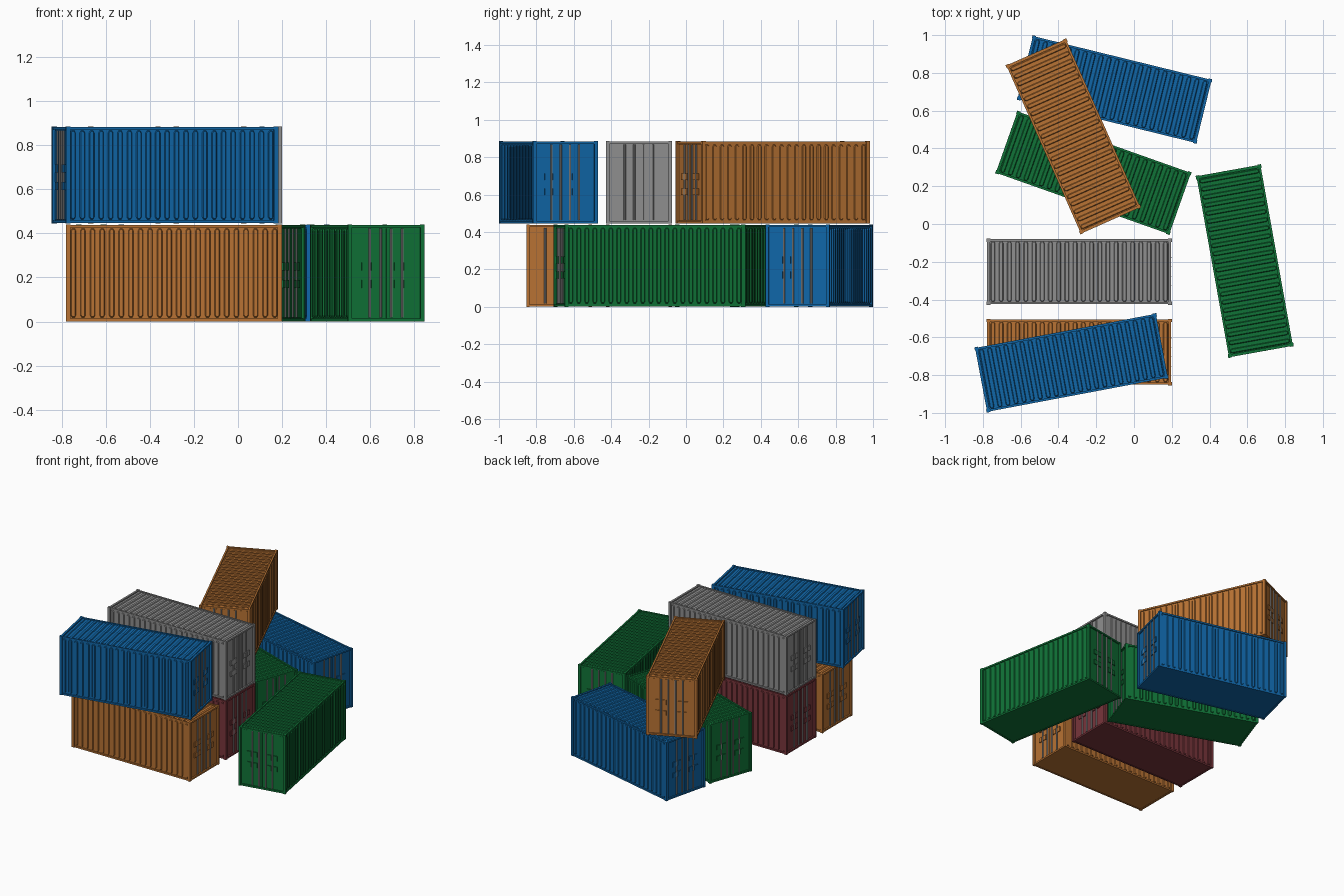
import bpy
import bmesh
from math import radians, cos, sin, pi
from mathutils import Matrix, Vector

cube = bpy.data.objects.get("Cube")
if cube:
    bpy.data.objects.remove(cube, do_unlink=True)

# Container half length, half width, full height
HL, HW, H = 0.49, 0.176, 0.44
RIBS = 22
PITCH = 0.0435


def material(name, rgb):
    mat = bpy.data.materials.new(name)
    mat.use_nodes = True
    col = (*rgb, 1)
    mat.diffuse_color = col
    bsdf = mat.node_tree.nodes["Principled BSDF"]
    bsdf.inputs["Base Color"].default_value = col
    bsdf.inputs["Roughness"].default_value = 0.7
    return mat


MATS = {
    "orange": material("orange paint", (0.48, 0.17, 0.033)),
    "blue": material("blue paint", (0.005, 0.133, 0.39)),
    "green": material("green paint", (0.005, 0.17, 0.038)),
    "grey": material("grey paint", (0.275, 0.275, 0.275)),
    "red": material("dark red paint", (0.19, 0.036, 0.044)),
}


def box(bm, lo, hi):
    lo, hi = Vector(lo), Vector(hi)
    size = Matrix.Diagonal((*(hi - lo), 1))
    bmesh.ops.create_cube(bm, size=1, matrix=Matrix.Translation((lo + hi) / 2) @ size)


def rib(bm, mat, length, width=0.024, depth=0.006):
    """Raised round-ended rib along local y, bulging along local z."""
    loops = []
    for z, r in ((0, width / 2), (depth, width / 2 - 0.004)):
        loop = []
        for i in range(8):
            a = pi * (i if i < 4 else i - 1) / 3
            end = 1 if i < 4 else -1
            y = end * (length - width) / 2 + r * sin(a)
            loop.append(bm.verts.new(mat @ Vector((r * cos(a), y, z))))
        loops.append(loop)
    base, top = loops
    bm.faces.new(top)
    for i in range(8):
        j = (i + 1) % 8
        bm.faces.new((base[i], base[j], top[j], top[i]))


def build_walls(bm):
    # Plain core, then ribs on both long sides and the roof
    box(bm, (-HL + 0.014, -HW + 0.011, 0.003), (HL - 0.014, HW - 0.011, H - 0.01))
    for i in range(RIBS):
        x = (i - (RIBS - 1) / 2) * PITCH
        rib(bm, Matrix.Translation((x, 0, H - 0.01)), 0.322)
        for side in (-1, 1):
            turn = Matrix.Rotation(-side * pi / 2, 4, 'X')
            rib(bm, Matrix.Translation((x, side * (HW - 0.011), H / 2)) @ turn, 0.406)


def build_frame(bm):
    for sx in (-1, 1):
        for sy in (-1, 1):
            # Corner post
            xs = sorted((sx * HL, sx * (HL - 0.02)))
            ys = sorted((sy * HW, sy * (HW - 0.018)))
            box(bm, (xs[0], ys[0], 0), (xs[1], ys[1], H))
    for z0 in (0.001, H - 0.014):
        z1 = z0 + 0.012
        for s in (-1, 1):
            # Long rails and end rails
            ys = sorted((s * (HW - 0.004), s * (HW - 0.016)))
            box(bm, (-HL + 0.01, ys[0], z0), (HL - 0.01, ys[1], z1))
            xs = sorted((s * (HL - 0.003), s * (HL - 0.018)))
            box(bm, (xs[0], -HW + 0.01, z0), (xs[1], HW - 0.01, z1))


def build_doors(bm):
    for sx in (-1, 1):
        xs = sorted((sx * (HL - 0.016), sx * (HL - 0.01)))
        grip = sorted((sx * (HL - 0.011), sx * (HL - 0.004)))
        for sy in (-1, 1):
            # Door leaf
            ys = sorted((sy * 0.002, sy * 0.153))
            box(bm, (xs[0], ys[0], 0.016), (xs[1], ys[1], H - 0.018))
            # Pairs of handle plates beside the outer rod
            for z in (0.17, 0.25):
                for off in (-0.022, 0.022):
                    y = sy * 0.075 + off
                    box(bm, (grip[0], y - 0.015, z - 0.018), (grip[1], y + 0.015, z + 0.018))


def build_rods(bm):
    for sx in (-1, 1):
        for y in (-0.075, -0.025, 0.025, 0.075):
            bmesh.ops.create_cone(
                bm, cap_ends=True, segments=8, radius1=0.006, radius2=0.006,
                depth=H - 0.036,
                matrix=Matrix.Translation((sx * (HL - 0.008), y, H / 2)))


PARTS = {
    "corrugated_walls": build_walls,
    "frame": build_frame,
    "end_doors": build_doors,
    "lock_rods": build_rods,
}


def make_mesh(part, colour):
    bm = bmesh.new()
    PARTS[part](bm)
    bmesh.ops.recalc_face_normals(bm, faces=bm.faces)
    mesh = bpy.data.meshes.new(f"{colour}_{part}")
    bm.to_mesh(mesh)
    bm.free()
    mesh.materials.append(MATS["grey" if part == "lock_rods" else colour])
    return mesh


# Shared meshes for each paint colour
MESHES = {c: {p: make_mesh(p, c) for p in PARTS} for c in MATS}

UP = 0.445
# Name, colour, x, y, z, turn in degrees
STACK = [
    ("front_lower", "orange", -0.29, -0.678, 0, 0),
    ("middle_lower", "red", -0.29, -0.252, 0, 0),
    ("side_lower", "green", 0.586, -0.196, 0, -79.8),
    ("rear_lower", "green", -0.215, 0.271, 0, -19.5),
    ("back_lower", "blue", -0.103, 0.712, 0, -13.8),
    ("front_upper", "blue", -0.331, -0.735, UP, 10.7),
    ("middle_upper", "grey", -0.29, -0.252, UP, 0),
    ("rear_upper", "orange", -0.321, 0.464, UP, -66.1),
]

for name, colour, x, y, z, turn in STACK:
    for part, mesh in MESHES[colour].items():
        obj = bpy.data.objects.new(f"{name}_container_{part}", mesh)
        obj.location = (x, y, z)
        obj.rotation_euler.z = radians(turn)
        bpy.context.scene.collection.objects.link(obj)
